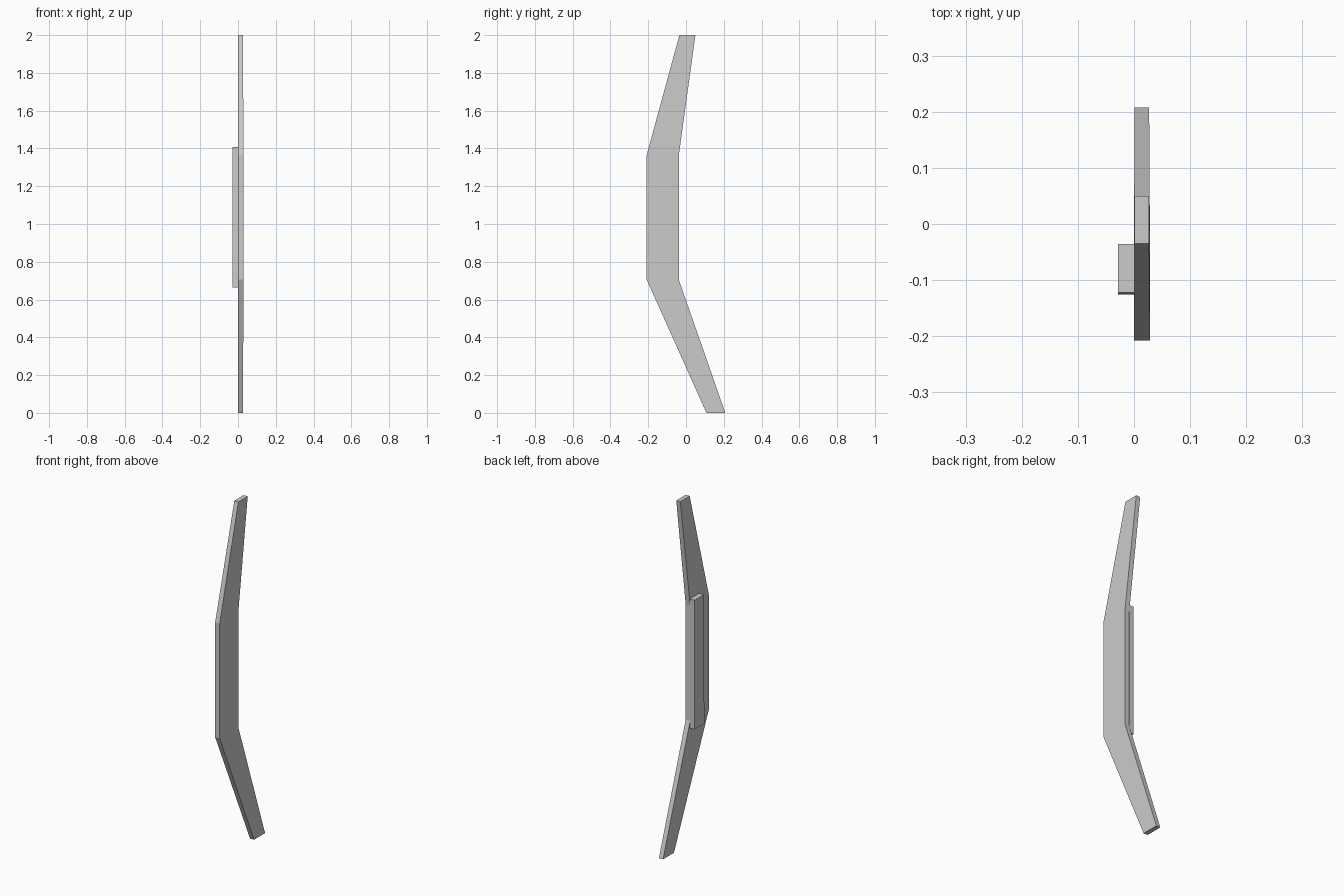
import bpy

if "Cube" in bpy.data.objects:
    bpy.data.objects.remove(bpy.data.objects["Cube"])


def extrude_profile(name, points):
    """Solid from a side profile of (y, z, x_min, x_max) points."""
    n = len(points)
    verts = [(p[2], p[0], p[1]) for p in points] + [(p[3], p[0], p[1]) for p in points]
    faces = [(i, i + n, (i + 1) % n + n, (i + 1) % n) for i in range(n)]
    # split each side into quads between matching front and rear points
    for k in range(n // 2 - 1):
        a, b, c, d = k, k + 1, n - 2 - k, n - 1 - k
        faces += [(a, b, c, d), (d + n, c + n, b + n, a + n)]
    mesh = bpy.data.meshes.new(name)
    mesh.from_pydata(verts, [], faces)
    mesh.validate()
    obj = bpy.data.objects.new(name, mesh)
    bpy.context.collection.objects.link(obj)
    # consistent outward normals
    bpy.context.view_layer.objects.active = obj
    obj.select_set(True)
    bpy.ops.object.mode_set(mode='EDIT')
    bpy.ops.mesh.select_all(action='SELECT')
    bpy.ops.mesh.normals_make_consistent(inside=False)
    bpy.ops.object.mode_set(mode='OBJECT')
    obj.select_set(False)
    return obj


# Bent blade, slightly thinner at its two ends
end, mid = (0.001, 0.027), (0.0, 0.0285)
front = [(0.108, 0.0, *end), (-0.208, 0.705, *mid), (-0.208, 1.365, *mid), (-0.035, 2.0, *end)]
rear = [(0.050, 2.0, *end), (-0.038, 1.365, *mid), (-0.038, 0.705, *mid), (0.208, 0.0, *end)]
extrude_profile("bent_blade", front + rear)

# Grip plate on the left side, front face leaning slightly
side = (-0.0285, 0.0)
extrude_profile("grip_plate", [(-0.126, 0.663, *side), (-0.122, 1.407, *side),
                               (-0.036, 1.407, *side), (-0.036, 0.663, *side)])
